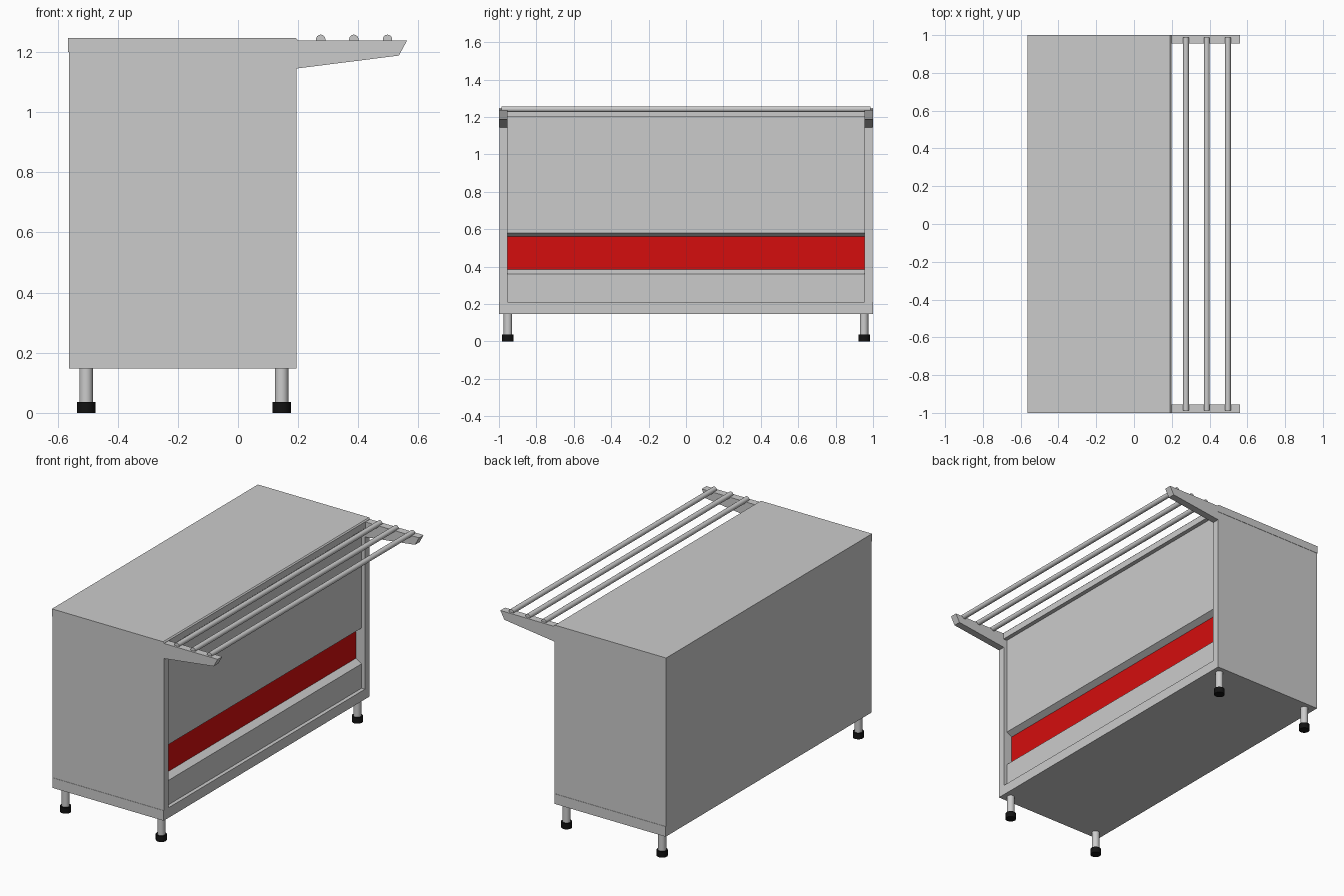
import bpy
import bmesh
from math import radians
from mathutils import Vector

if "Cube" in bpy.data.objects:
    bpy.data.objects.remove(bpy.data.objects["Cube"])


def material(name, colour):
    mat = bpy.data.materials.new(name)
    mat.use_nodes = True
    mat.diffuse_color = (*colour, 1)
    mat.node_tree.nodes["Principled BSDF"].inputs["Base Color"].default_value = (*colour, 1)
    return mat


steel = material("brushed_steel_grey", (0.6, 0.6, 0.6))
red = material("red_panel", (0.66, 0.004, 0.004))
black = material("black_rubber", (0.006, 0.006, 0.006))


def add_object(name, bm, mat):
    bmesh.ops.recalc_face_normals(bm, faces=bm.faces)
    mesh = bpy.data.meshes.new(name)
    bm.to_mesh(mesh)
    bm.free()
    obj = bpy.data.objects.new(name, mesh)
    obj.data.materials.append(mat)
    bpy.context.collection.objects.link(obj)
    return obj


def prism(name, profile, y0, y1, mat):
    """Extrude an (x, z) outline along y."""
    bm = bmesh.new()
    face = bm.faces.new([bm.verts.new((x, y0, z)) for x, z in profile])
    moved = bmesh.ops.extrude_face_region(bm, geom=[face])["geom"]
    verts = [v for v in moved if isinstance(v, bmesh.types.BMVert)]
    bmesh.ops.translate(bm, verts=verts, vec=(0, y1 - y0, 0))
    return add_object(name, bm, mat)


def box(name, x0, x1, y0, y1, z0, z1, mat):
    return prism(name, [(x0, z0), (x1, z0), (x1, z1), (x0, z1)], y0, y1, mat)


def rod(name, start, end, radius, mat):
    start, end = Vector(start), Vector(end)
    bpy.ops.mesh.primitive_cylinder_add(
        vertices=24, radius=radius, depth=(end - start).length, location=(start + end) / 2)
    obj = bpy.context.object
    obj.name = name
    obj.rotation_euler = (end - start).to_track_quat("Z", "Y").to_euler()
    obj.data.materials.append(mat)
    bpy.ops.object.shade_smooth_by_angle(angle=radians(40))


BACK, FRONT, PANEL = -0.562, 0.195, 0.172
INNER = 0.955

# Cabinet: plinth, side walls, and a worktop with a softened serving edge
box("plinth", BACK, FRONT, -1, 1, 0.148, 0.21, steel)
for side, label in ((-1, "right"), (1, "left")):
    y0, y1 = sorted((side * INNER, side * 0.998))
    box("side_wall_" + label, BACK, FRONT, y0, y1, 0.21, 1.2, steel)
prism("worktop", [(-0.565, 1.2), (0.198, 1.2), (0.198, 1.24), (0.191, 1.247),
                  (-0.565, 1.247)], -1, 1, steel)

# Inner carcass, whose serving face has a long sloped-edge recess
recess = PANEL - 0.04
prism("serving_panel", [(BACK, 0.21), (PANEL, 0.21), (PANEL, 0.36), (recess, 0.385),
                        (recess, 0.56), (PANEL, 0.58), (PANEL, 1.2), (BACK, 1.2)],
      -INNER, INNER, steel)
box("red_inset", recess, recess + 0.003, -INNER, INNER, 0.385, 0.56, red)

# Legs with rubber feet
for x in (-0.505, 0.145):
    for y in (-0.952, 0.952):
        rod("leg", (x, y, 0.03), (x, y, 0.15), 0.0225, steel)
        rod("foot", (x, y, 0), (x, y, 0.036), 0.031, black)

# Tray slide: tapered brackets carrying three rails
arm = [(FRONT, 1.145), (0.535, 1.188), (0.562, 1.238), (FRONT, 1.238)]
for side, label in ((-1, "right"), (1, "left")):
    y0, y1 = sorted((side * INNER, side * 1.0))
    prism("tray_bracket_" + label, arm, y0, y1, steel)
for x in (0.275, 0.385, 0.497):
    rod("tray_rail", (x, -0.987, 1.242), (x, 0.987, 1.242), 0.0155, steel)
